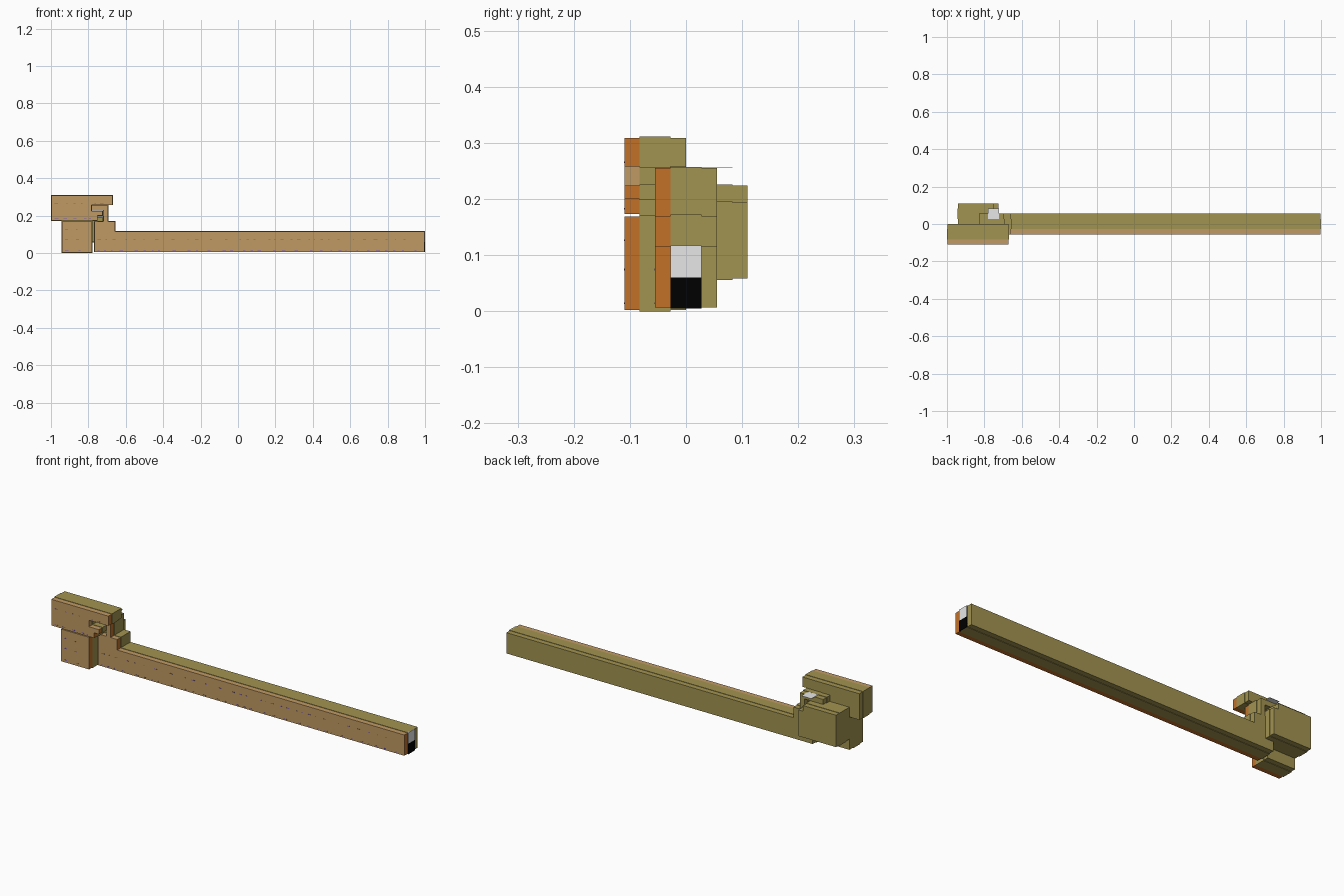
import bpy, bmesh, random
from mathutils import Vector

if "Cube" in bpy.data.objects:
    bpy.data.objects.remove(bpy.data.objects["Cube"])

random.seed(4)


def mat(name, rgb):
    m = bpy.data.materials.new(name)
    m.diffuse_color = (*rgb, 1)
    m.use_nodes = True
    m.node_tree.nodes["Principled BSDF"].inputs["Base Color"].default_value = m.diffuse_color
    return m


OLIVE = mat("olive", (0.36, 0.295, 0.083))
TAN = mat("tan", (0.53, 0.323, 0.127))
ORANGE = mat("orange", (0.54, 0.165, 0.022))
GREY = mat("light_grey", (0.80, 0.80, 0.80))
BLACK = mat("black", (0.0, 0.0, 0.0))
PURPLE = mat("purple", (0.20, 0.10, 0.50))

INSET = 0.002      # small step of the front and back layers
Q = 0.0275         # quarter of a slab's thickness


def make_object(name, bm, mats):
    bmesh.ops.recalc_face_normals(bm, faces=bm.faces)
    me = bpy.data.meshes.new(name)
    bm.to_mesh(me)
    bm.free()
    for m in mats:
        me.materials.append(m)
    ob = bpy.data.objects.new(name, me)
    bpy.context.collection.objects.link(ob)
    return ob


def shrink(outline, d):
    """Move every edge of a right-angled counter-clockwise outline inward."""
    pts = [Vector(p) for p in outline]
    res = []
    for i, p in enumerate(pts):
        a = (p - pts[i - 1]).normalized()
        b = (pts[(i + 1) % len(pts)] - p).normalized()
        res.append(p + d * (Vector((-a.y, a.x)) + Vector((-b.y, b.x))))
    return res


def slab(name, outline, y0, front):
    """Right-angled x/z outline, given thickness along y, outer layers stepped in.
    front=True colours the front quarter tan and orange."""
    bm = bmesh.new()
    rings = []
    for step, d in ((0, INSET), (1, INSET), (1, 0), (3, 0), (3, INSET), (4, INSET)):
        rings.append([bm.verts.new((p.x, y0 + step * Q, p.y))
                      for p in shrink(outline, d)])
    n = len(outline)
    bm.faces.new(rings[0])
    bm.faces.new(rings[-1][::-1])
    for r0, r1 in zip(rings, rings[1:]):
        for i in range(n):
            j = (i + 1) % n
            bm.faces.new((r0[i], r0[j], r1[j], r1[i]))
    bmesh.ops.recalc_face_normals(bm, faces=bm.faces)
    for f in bm.faces:
        c = f.calc_center_median()
        if front and c.y < y0 + Q - 0.001 and f.normal.x > -0.5:
            notch_end = f.normal.x > 0.5 and c.x < -0.76 and c.z > 0.2
            upper = f.normal.z > 0.5 or f.normal.y < -0.5 or notch_end
            f.material_index = 1 if upper else 2
    return make_object(name, bm, (OLIVE, TAN, ORANGE))


def add_box(bm, lo, hi):
    for v in bmesh.ops.create_cube(bm, size=1)["verts"]:
        v.co = [lo[k] + (v.co[k] + 0.5) * (hi[k] - lo[k]) for k in range(3)]


def box(name, lo, hi, m):
    bm = bmesh.new()
    add_box(bm, lo, hi)
    return make_object(name, bm, (m,))


def flecks(name, x0, x1, y, heights, gap):
    """Rows of short thin dashes lying on a front face."""
    bm = bmesh.new()
    for z in heights:
        x = x0 + 0.01
        while x < x1 - 0.03:
            w = random.uniform(0.006, 0.02)
            add_box(bm, (x, y - 0.0008, z), (x + w, y + 0.0005, z + 0.003))
            x += w + random.uniform(0.4, 1.6) * gap
    make_object(name, bm, (PURPLE,))


# Long bar with raised shoulder, thin neck and an arm hooking to the left
slab("long_bar", [(-0.77, 0.005), (0.998, 0.005), (0.998, 0.117), (-0.655, 0.117),
                  (-0.655, 0.172), (-0.693, 0.172), (-0.693, 0.257), (-0.83, 0.257),
                  (-0.83, 0.227), (-0.722, 0.227), (-0.722, 0.172), (-0.77, 0.172)],
     -0.055, True)

# Upper front block with the notch that takes the arm
slab("upper_block", [(-1.0, 0.171), (-0.75, 0.171), (-0.75, 0.198), (-0.722, 0.198),
                     (-0.722, 0.226), (-0.78, 0.226), (-0.78, 0.256), (-0.668, 0.256),
                     (-0.668, 0.311), (-1.0, 0.311)],
     -0.11, True)

# Lower front block
slab("lower_block", [(-0.943, 0), (-0.779, 0), (-0.779, 0.171), (-0.943, 0.171)],
     -0.11, True)

# Rear block with stepped upper corner
slab("rear_block", [(-0.943, 0.056), (-0.722, 0.056), (-0.722, 0.196), (-0.75, 0.196),
                    (-0.75, 0.226), (-0.943, 0.226)],
     0.0, False)

# Purple flecks on the front faces
flecks("bar_flecks", -0.76, 0.99, -0.055, (0.013, 0.073), 0.045)
flecks("upper_flecks", -0.99, -0.68, -0.11, (0.264,), 0.045)
flecks("upper_low_flecks", -0.99, -0.76, -0.11, (0.181,), 0.03)
flecks("lower_flecks", -0.935, -0.79, -0.11, (0.013, 0.073, 0.125), 0.035)

# Pale plate on the arm
box("top_plate", (-0.78, 0.0, 0.255), (-0.722, 0.083, 0.2566), GREY)

# Two-tone panels on the end of the bar
box("end_panel_dark", (0.994, -Q, 0.005), (1.0, Q, 0.060), BLACK)
box("end_panel_light", (0.994, -Q, 0.060), (1.0, Q, 0.117), GREY)
